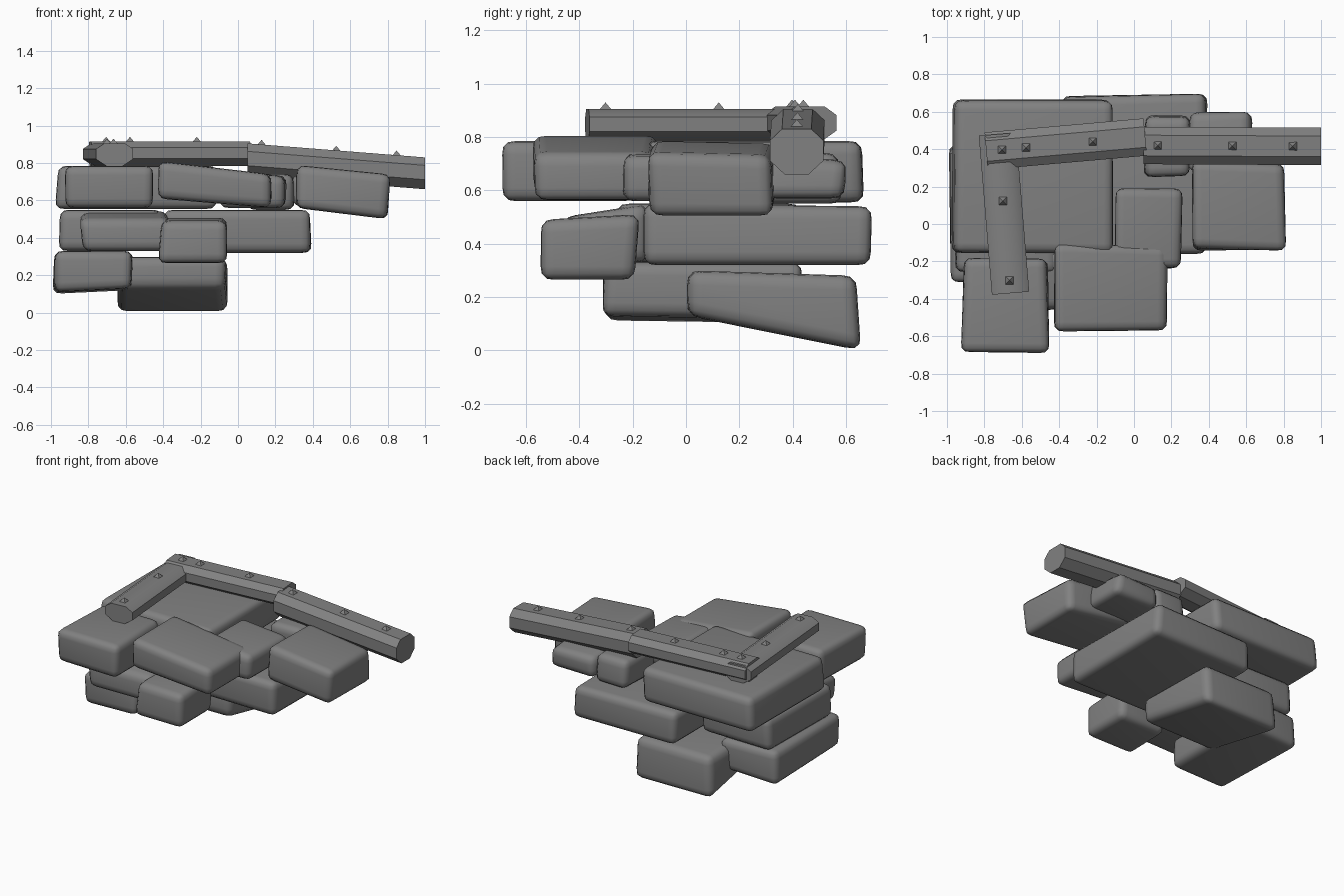
import bpy, bmesh, math, random
from mathutils import Vector

random.seed(4)
cube = bpy.data.objects.get("Cube")
if cube:
    bpy.data.objects.remove(cube, do_unlink=True)

stone = bpy.data.materials.new("grey_stone")
stone.use_nodes = True
GREY = (0.22, 0.22, 0.22, 1)
stone.diffuse_color = GREY
stone.node_tree.nodes["Principled BSDF"].inputs["Base Color"].default_value = GREY


def finish(name, bm, angle):
    """Turn a bmesh into a named, shaded object."""
    bmesh.ops.recalc_face_normals(bm, faces=bm.faces)
    mesh = bpy.data.meshes.new(name)
    bm.to_mesh(mesh)
    bm.free()
    mesh.materials.append(stone)
    obj = bpy.data.objects.new(name, mesh)
    bpy.context.collection.objects.link(obj)
    bpy.ops.object.select_all(action='DESELECT')
    obj.select_set(True)
    bpy.context.view_layer.objects.active = obj
    bpy.ops.object.shade_smooth_by_angle(angle=math.radians(angle))
    return obj


def rock(name, xs, ys, zs, top=(0, 0), bottom=(0, 0), round_=0.05):
    """Rounded block; top and bottom give the rise of each face along x and y."""
    bm = bmesh.new()
    bmesh.ops.create_cube(bm, size=1)
    for v in bm.verts:
        u, w, h = (c + 0.5 for c in v.co)
        rise = top if h > 0.5 else bottom
        jit = [random.uniform(0, 0.025) for _ in range(2)]
        v.co.x = xs[0] + (xs[1] - xs[0]) * u + (jit[0] if u < 0.5 else -jit[0])
        v.co.y = ys[0] + (ys[1] - ys[0]) * w + (jit[1] if w < 0.5 else -jit[1])
        v.co.z = (zs[1] if h > 0.5 else zs[0]) + rise[0] * u + rise[1] * w
    bmesh.ops.bevel(bm, geom=bm.edges[:], offset=round_, segments=3,
                    profile=0.6, affect='EDGES')
    return finish(name, bm, 50)


def log(name, start, end, width, height, spikes):
    """Flat-topped faceted log between two points of its top centre line."""
    a, b = Vector(start), Vector(end)
    side = (b - a).cross(Vector((0, 0, 1))).normalized() * width / 2
    outline = [(-0.55, 0), (0.55, 0), (1, -0.25), (1, -0.7),
               (0.45, -1), (-0.45, -1), (-1, -0.7), (-1, -0.25)]
    bm = bmesh.new()
    rings = [[bm.verts.new(p + side * s + Vector((0, 0, t * height)))
              for s, t in outline] for p in (a, b)]
    for r in rings:
        bm.faces.new(r)
    n = len(outline)
    for i in range(n):
        j = (i + 1) % n
        bm.faces.new((rings[0][i], rings[0][j], rings[1][j], rings[1][i]))
    # Small pointed chips standing on the upper face
    for f in spikes:
        p = a.lerp(b, f)
        base = [bm.verts.new(p + Vector((dx, dy, -0.005)))
                for dx, dy in ((-0.025, -0.025), (0.025, -0.025),
                               (0.025, 0.025), (-0.025, 0.025))]
        tip = bm.verts.new(p + Vector((0, 0, 0.025)))
        bm.faces.new(base)
        for i in range(4):
            bm.faces.new((base[i], base[(i + 1) % 4], tip))
    return finish(name, bm, 35)


# Lowest course
rock("base_rock", (-0.65, -0.05), (0, 0.66), (0.13, 0.3), (0, -0.02), (0, -0.13), 0.055)
rock("base_left_rock", (-1, -0.55), (-0.32, 0.44), (0.11, 0.33), (0, 0), (0.02, -0.01))

# Middle course
rock("middle_slab", (-0.41, 0.4), (-0.17, 0.7), (0.32, 0.55), (0, -0.01))
rock("middle_left_rock", (-0.96, -0.4), (-0.27, 0.44), (0.33, 0.55))
rock("middle_front_left_rock", (-0.85, -0.36), (-0.47, -0.12), (0.33, 0.5), (0, 0.05))
rock("middle_front_rock", (-0.43, -0.05), (-0.55, -0.17), (0.265, 0.49), (0, 0.02))

# Upper course
rock("upper_back_left_slab", (-0.98, -0.11), (-0.16, 0.67), (0.555, 0.785))
rock("upper_front_left_rock", (-0.93, -0.45), (-0.7, -0.17), (0.56, 0.785))
rock("upper_front_rock", (-0.43, 0.2), (-0.58, -0.1), (0.61, 0.81), (-0.07, 0), (-0.05, 0))
rock("upper_centre_rock", (-0.11, 0.27), (-0.25, 0.21), (0.56, 0.76), (-0.03, 0))
rock("upper_right_rock", (0.29, 0.82), (-0.15, 0.34), (0.56, 0.79), (-0.05, -0.01), (-0.06, 0))
rock("upper_back_rock", (0.04, 0.32), (0.25, 0.59), (0.55, 0.74))
rock("upper_back_right_rock", (0.28, 0.64), (0.28, 0.61), (0.57, 0.74), (0, -0.03))

# Logs lying along the top
log("right_log", (0.05, 0.42, 0.905), (1, 0.415, 0.83), 0.2, 0.17, (0.08, 0.5, 0.84))
log("back_log", (-0.79, 0.39, 0.915), (0.06, 0.465, 0.915), 0.2, 0.13, (0.1, 0.25, 0.67))
log("left_log", (-0.73, 0.48, 0.905), (-0.66, -0.37, 0.905), 0.2, 0.12, (0.42, 0.92))
